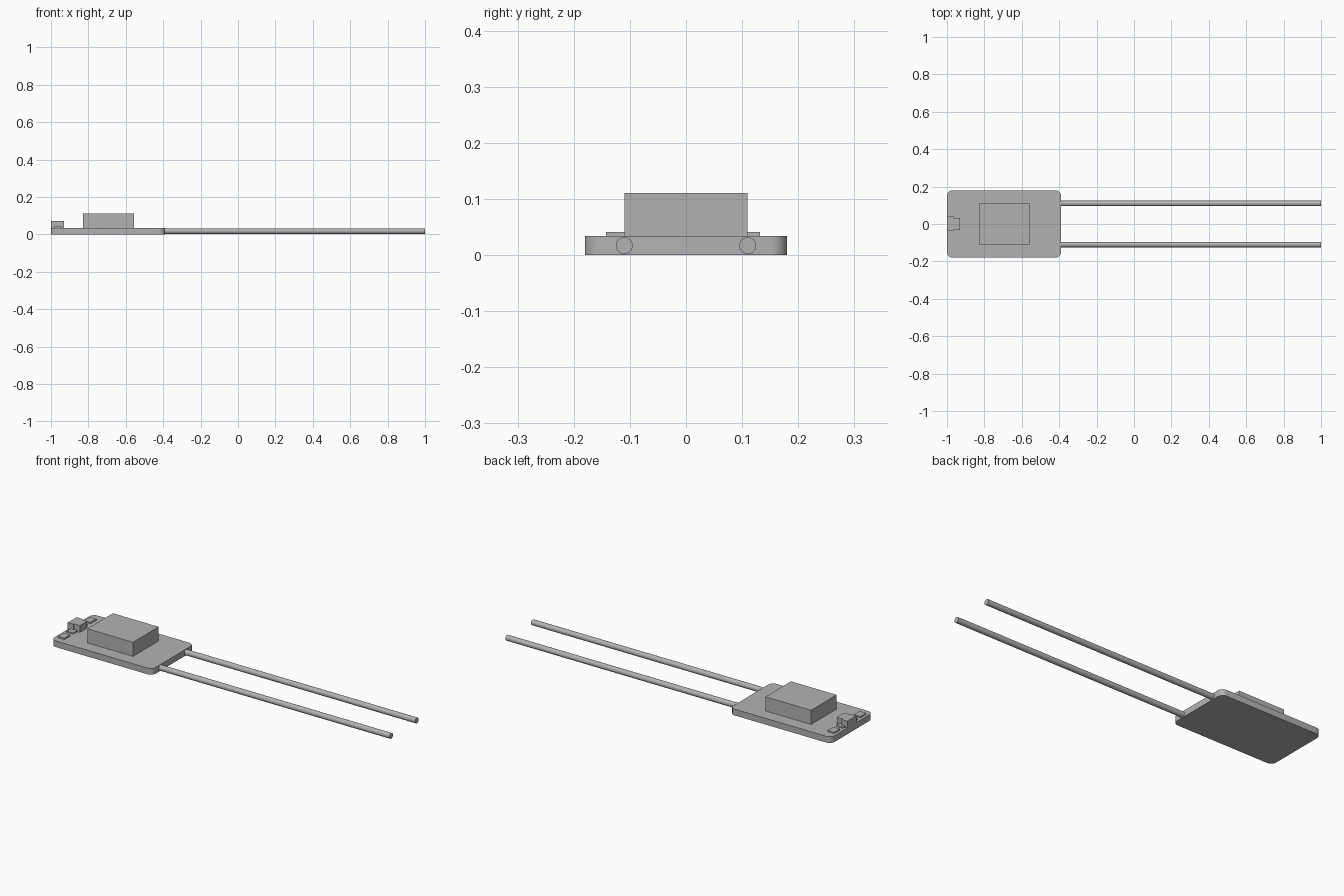
import bpy, bmesh, math
from mathutils import Matrix

cube = bpy.data.objects.get("Cube")
if cube:
    bpy.data.objects.remove(cube, do_unlink=True)

grey = bpy.data.materials.new("light grey")
grey.use_nodes = True
colour = (0.45, 0.45, 0.45, 1)
grey.diffuse_color = colour
grey.node_tree.nodes["Principled BSDF"].inputs["Base Color"].default_value = colour


def add_object(name, bm, smooth=False):
    bmesh.ops.recalc_face_normals(bm, faces=bm.faces)
    mesh = bpy.data.meshes.new(name)
    bm.to_mesh(mesh)
    bm.free()
    mesh.materials.append(grey)
    obj = bpy.data.objects.new(name, mesh)
    bpy.context.collection.objects.link(obj)
    if smooth:
        bpy.ops.object.select_all(action='DESELECT')
        obj.select_set(True)
        bpy.context.view_layer.objects.active = obj
        bpy.ops.object.shade_smooth_by_angle(angle=math.radians(35))
    return obj


def prism(name, outline, z0, z1, smooth=False):
    """Extrude a flat outline from z0 up to z1."""
    bm = bmesh.new()
    face = bm.faces.new([bm.verts.new((x, y, z0)) for x, y in outline])
    top = bmesh.ops.extrude_face_region(bm, geom=[face])["geom"]
    verts = [v for v in top if isinstance(v, bmesh.types.BMVert)]
    bmesh.ops.translate(bm, verts=verts, vec=(0, 0, z1 - z0))
    return add_object(name, bm, smooth)


def rect(x0, x1, y0, y1):
    return [(x0, y0), (x1, y0), (x1, y1), (x0, y1)]


def rounded_rect(x0, x1, y0, y1, r, steps=8):
    centres = [(x1 - r, y1 - r), (x0 + r, y1 - r), (x0 + r, y0 + r), (x1 - r, y0 + r)]
    points = []
    for corner, (cx, cy) in enumerate(centres):
        for i in range(steps + 1):
            a = math.pi / 2 * (corner + i / steps)
            points.append((cx + r * math.cos(a), cy + r * math.sin(a)))
    return points


BOARD_TOP = 0.034

# Circuit board with rounded corners
prism("board", rounded_rect(-1, -0.39, -0.18, 0.18, 0.03), 0, BOARD_TOP, True)

# Main component on the board
prism("main_block", rect(-0.83, -0.555, -0.11, 0.11), BOARD_TOP, 0.111)

# Small stepped component at the board's edge
prism("edge_block",
      [(-1, -0.036), (-0.965, -0.036), (-0.965, -0.031), (-0.93, -0.031),
       (-0.93, 0.032), (-0.965, 0.032), (-0.965, 0.04), (-1, 0.04)],
      BOARD_TOP, 0.071)

# Row of thin contact pads
for i in range(4):
    y = -0.118 + 0.075 * i
    prism(f"contact_pad_{i + 1}", rect(-0.985, -0.945, y - 0.025, y + 0.025),
          BOARD_TOP, 0.041)

# Pair of long round leads
for side, y in (("left", 0.11), ("right", -0.11)):
    bm = bmesh.new()
    place = Matrix.Translation((0.295, y, 0.017)) @ Matrix.Rotation(math.pi / 2, 4, 'Y')
    bmesh.ops.create_cone(bm, cap_ends=True, segments=32, radius1=0.015,
                          radius2=0.015, depth=1.41, matrix=place)
    add_object(f"lead_{side}", bm, True)
